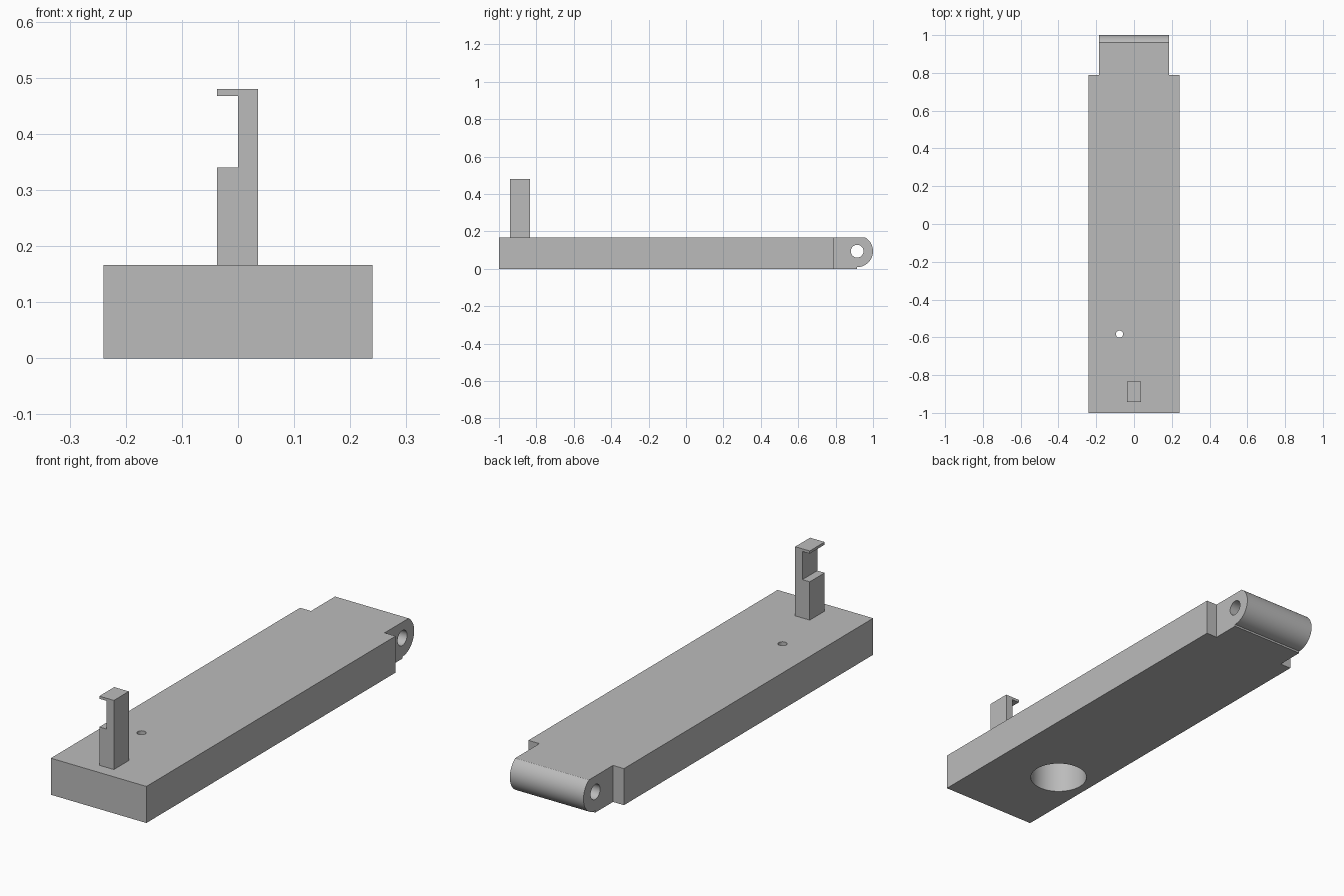
import bpy, bmesh, math
from mathutils import Matrix, Vector

if "Cube" in bpy.data.objects:
    bpy.data.objects.remove(bpy.data.objects["Cube"], do_unlink=True)

grey = bpy.data.materials.new("plain_grey")
grey.use_nodes = True
grey.diffuse_color = (0.5, 0.5, 0.5, 1)
grey.node_tree.nodes["Principled BSDF"].inputs["Base Color"].default_value = grey.diffuse_color


def finish(name, bm):
    bmesh.ops.recalc_face_normals(bm, faces=bm.faces)
    mesh = bpy.data.meshes.new(name)
    bm.to_mesh(mesh)
    bm.free()
    mesh.materials.append(grey)
    ob = bpy.data.objects.new(name, mesh)
    bpy.context.collection.objects.link(ob)
    return ob


def prism(name, points, sweep):
    """Extrude a closed outline along a vector."""
    bm = bmesh.new()
    face = bm.faces.new([bm.verts.new(p) for p in points])
    result = bmesh.ops.extrude_face_region(bm, geom=[face], use_keep_orig=True)
    verts = [v for v in result["geom"] if isinstance(v, bmesh.types.BMVert)]
    bmesh.ops.translate(bm, verts=verts, vec=Vector(sweep))
    return finish(name, bm)


def box(name, low, high):
    x0, y0, z0 = low
    x1, y1, z1 = high
    return prism(name, [(x0, y0, z0), (x1, y0, z0), (x1, y1, z0), (x0, y1, z0)],
                 (0, 0, z1 - z0))


def cylinder(name, centre, radius, depth, sides=64, along_x=False):
    bm = bmesh.new()
    turn = Matrix.Rotation(math.pi / 2, 4, 'Y') if along_x else Matrix()
    bmesh.ops.create_cone(bm, cap_ends=True, segments=sides, radius1=radius,
                          radius2=radius, depth=depth,
                          matrix=Matrix.Translation(centre) @ turn)
    return finish(name, bm)


def cut(target, cutter):
    cutter.hide_render = True
    mod = target.modifiers.new("cut", 'BOOLEAN')
    mod.operation, mod.solver, mod.object = 'DIFFERENCE', 'EXACT', cutter
    bpy.context.view_layer.objects.active = target
    bpy.ops.object.modifier_apply(modifier=mod.name)
    bpy.data.objects.remove(cutter, do_unlink=True)


# Base slab: side outline with a rounded hinge end, flat on top
half, top = 0.24, 0.166
hinge_y, hinge_z, hinge_r = 0.915, 0.094, 0.085
start = math.asin((top - hinge_z) / hinge_r)
steps = 32
outline = [(-half, hinge_y, 0), (-half, -1, 0), (-half, -1, top)]
for i in range(steps + 1):
    a = start - (start + math.pi / 2) * i / steps
    outline.append((-half, hinge_y + hinge_r * math.cos(a), hinge_z + hinge_r * math.sin(a)))
base = prism("base_slab", outline, (2 * half, 0, 0))

# Narrowed hinge tongue
for side in (-1, 1):
    x0, x1 = sorted((side * 0.185, side * 0.3))
    cut(base, box("notch_cutter", (x0, 0.788, -0.1), (x1, 1.1, 0.3)))

# Pin hole, blind pocket underneath and small hole through its roof
cut(base, cylinder("pin_cutter", (0, hinge_y, hinge_z), 0.034, 1, 48, True))
cut(base, cylinder("pocket_cutter", (-0.077, -0.61, 0), 0.123, 0.3))
cut(base, cylinder("small_hole_cutter", (-0.077, -0.583, 0.15), 0.019, 0.2, 32))

# Upright post with a side notch and thin hooked top
low, high = -0.037, 0.036
post_outline = [(low, top), (high, top), (high, 0.48), (low, 0.48),
                (low, 0.468), (0, 0.468), (0, 0.34), (low, 0.34)]
post = prism("hooked_post", [(x, -0.942, z) for x, z in post_outline], (0, 0.107, 0))

# Smooth curved walls, keep hard edges
bpy.ops.object.select_all(action='DESELECT')
base.select_set(True)
bpy.context.view_layer.objects.active = base
bpy.ops.object.shade_smooth_by_angle(angle=math.radians(25))
